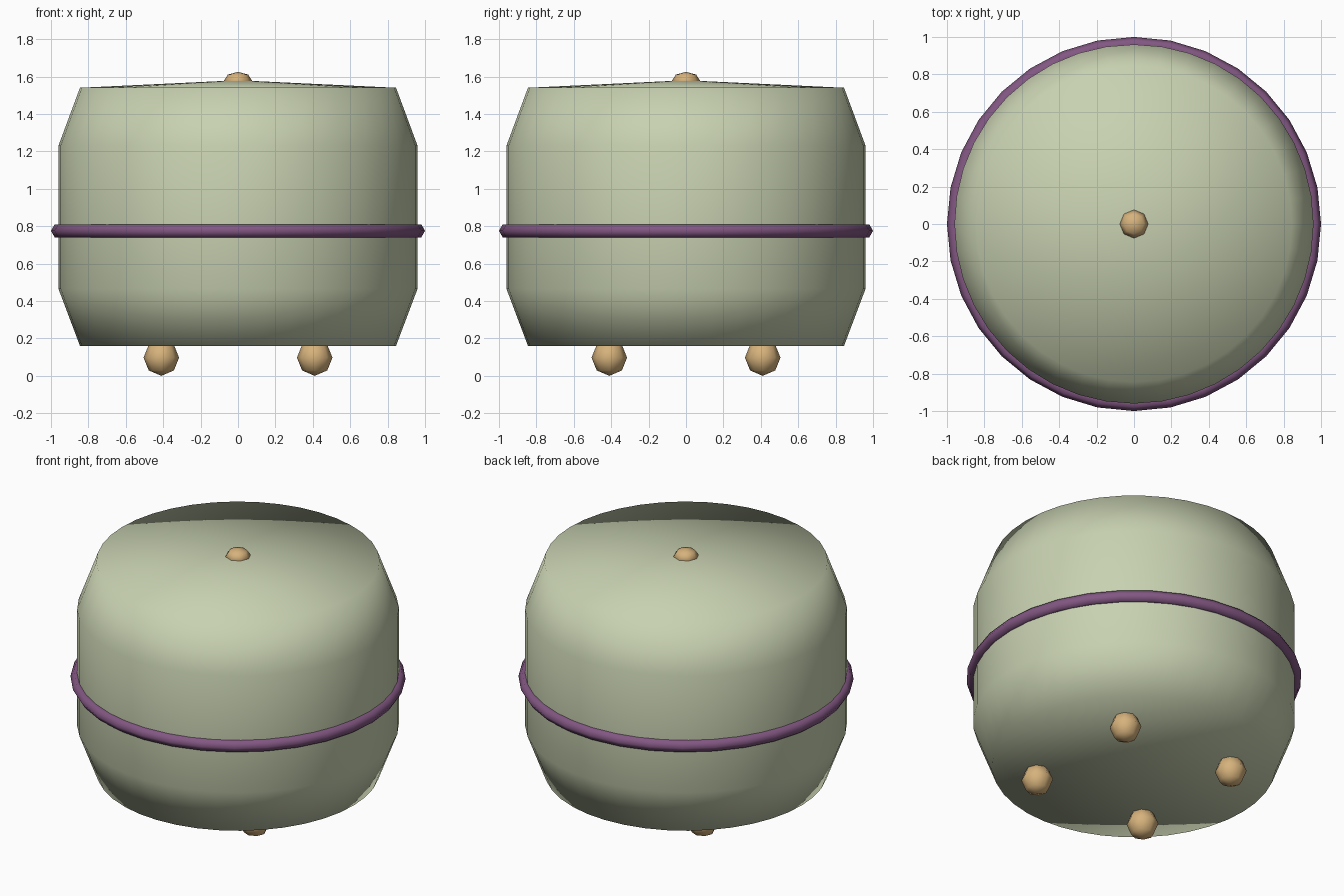
import bpy, bmesh, math

if "Cube" in bpy.data.objects:
    bpy.data.objects.remove(bpy.data.objects["Cube"])


def material(name, rgb):
    m = bpy.data.materials.new(name)
    m.diffuse_color = (*rgb, 1)
    m.use_nodes = True
    m.node_tree.nodes["Principled BSDF"].inputs["Base Color"].default_value = m.diffuse_color
    return m


GREEN = material("pale sage green", (0.58, 0.64, 0.44))
PURPLE = material("muted purple", (0.225, 0.095, 0.225))
TAN = material("warm tan", (0.67, 0.445, 0.20))


def add_object(name, bm, mat):
    bmesh.ops.recalc_face_normals(bm, faces=bm.faces[:])
    for f in bm.faces:
        f.smooth = True
    me = bpy.data.meshes.new(name)
    bm.to_mesh(me)
    bm.free()
    me.materials.append(mat)
    ob = bpy.data.objects.new(name, me)
    bpy.context.collection.objects.link(ob)
    return ob


def lathe(name, profile, sides, mat, closed=False):
    """Revolve (radius, z) points about z; points on the axis become poles."""
    bm = bmesh.new()
    verts = [bm.verts.new((r, 0, z)) for r, z in profile]
    pairs = list(zip(verts, verts[1:] + verts[:1]))
    edges = [bm.edges.new(p) for p in (pairs if closed else pairs[:-1])]
    bmesh.ops.spin(bm, geom=verts + edges, cent=(0, 0, 0), axis=(0, 0, 1),
                   angle=2 * math.pi, steps=sides, use_merge=True)
    bmesh.ops.remove_doubles(bm, verts=bm.verts[:], dist=1e-4)
    return add_object(name, bm, mat)


def ball(name, loc, radius, height, mat):
    bm = bmesh.new()
    bmesh.ops.create_uvsphere(bm, u_segments=8, v_segments=4, radius=1)
    bmesh.ops.scale(bm, vec=(radius, radius, height), verts=bm.verts[:])
    ob = add_object(name, bm, mat)
    ob.location = loc
    return ob


# Rounded drum body with a very shallow conical top
lathe("body", [(0, 0.16), (0.845, 0.16), (0.96, 0.465), (0.96, 1.23),
               (0.845, 1.54), (0, 1.58)], 40, GREEN)

# Six-sided band round the middle
band = [(0.96 + 0.04 * math.cos(math.radians(a)),
         0.775 + 0.04 * math.sin(math.radians(a))) for a in range(0, 360, 60)]
lathe("middle_band", band, 32, PURPLE, closed=True)

# Flattened knob on top
ball("top_knob", (0, 0, 1.575), 0.077, 0.05, TAN)

# Four ball feet
for side, x in (("left", -0.41), ("right", 0.41)):
    for end, y in (("front", -0.41), ("back", 0.41)):
        ball(f"{end}_{side}_foot", (x, y, 0.097), 0.095, 0.097, TAN)
